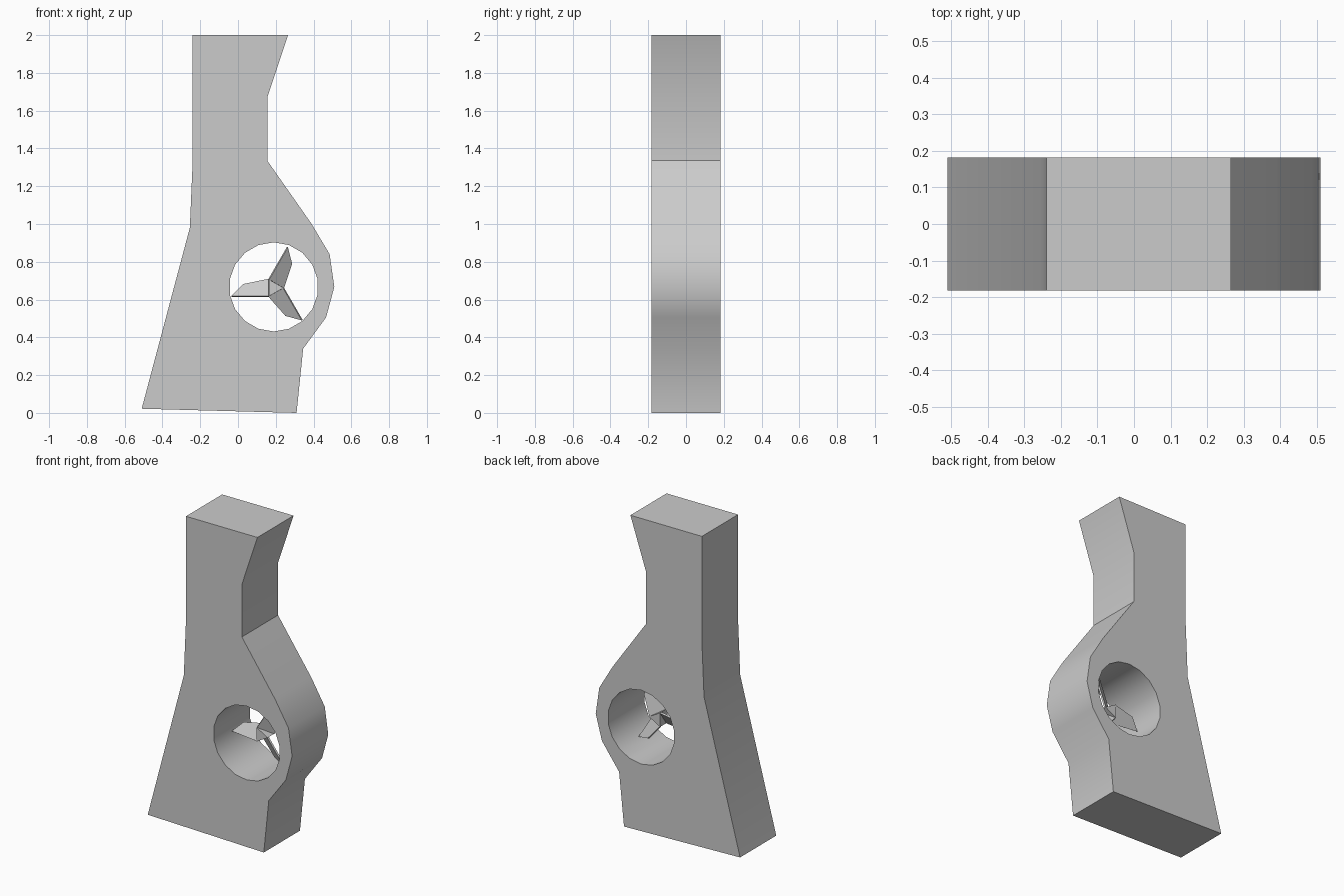
import bpy, bmesh
from math import radians, sin, cos, pi
from mathutils import Matrix, Vector

if "Cube" in bpy.data.objects:
    bpy.data.objects.remove(bpy.data.objects["Cube"])

DEPTH = 0.1825
HUB = Vector((0.189, 0, 0.662))


def prism(name, profile, y0, y1):
    """Extrude an (x, z) outline from y0 to y1."""
    bm = bmesh.new()
    face = bm.faces.new([bm.verts.new((x, y0, z)) for x, z in profile])
    ext = bmesh.ops.extrude_face_region(bm, geom=[face])
    moved = [v for v in ext["geom"] if isinstance(v, bmesh.types.BMVert)]
    bmesh.ops.translate(bm, verts=moved, vec=(0, y1 - y0, 0))
    return finish(name, bm)


def finish(name, bm):
    bmesh.ops.recalc_face_normals(bm, faces=bm.faces[:])
    mesh = bpy.data.meshes.new(name)
    bm.to_mesh(mesh)
    bm.free()
    obj = bpy.data.objects.new(name, mesh)
    bpy.context.collection.objects.link(obj)
    return obj


# Fin-shaped slab
outline = [(-0.24, 2), (0.265, 2), (0.155, 1.67), (0.155, 1.335), (0.39, 1.0),
           (0.485, 0.84), (0.51, 0.667), (0.466, 0.505), (0.345, 0.34),
           (0.31, 0.0), (-0.51, 0.022), (-0.255, 0.98), (-0.24, 1.33)]
body = prism("fin_body", outline, -DEPTH, DEPTH)

# Round tunnel cut through the slab
circle = [(0.189 + 0.236 * sin(2 * pi * i / 18), 0.667 + 0.236 * cos(2 * pi * i / 18))
          for i in range(18)]
cutter = prism("tunnel_cutter", circle, -0.4, 0.4)
cutter.hide_render = True
cut = body.modifiers.new("tunnel", "BOOLEAN")
cut.operation = "DIFFERENCE"
cut.solver = "EXACT"
cut.object = cutter
bpy.context.view_layer.objects.active = body
body.select_set(True)
bpy.ops.object.modifier_apply(modifier=cut.name)
bpy.data.objects.remove(cutter)
bpy.ops.object.shade_smooth_by_angle(angle=radians(35))

# Three-sided hub
tri = [(HUB.x + 0.052 * cos(2 * pi * i / 3), HUB.z + 0.052 * sin(2 * pi * i / 3))
       for i in range(3)]
prism("propeller_hub", tri, -0.045, 0.03)

# Three pitched blades, each a thin skewed plate
blade = [(0.163, -0.04, 0.617), (-0.034, -0.012, 0.617),
         (0.03, 0.018, 0.68), (0.163, 0.025, 0.707)]
for i in range(3):
    bm = bmesh.new()
    turn = Matrix.Rotation(2 * pi * i / 3, 4, "Y")
    bm.faces.new([bm.verts.new(HUB + turn @ (Vector(p) - HUB)) for p in blade])
    obj = finish(f"propeller_blade_{i + 1}", bm)
    solid = obj.modifiers.new("thickness", "SOLIDIFY")
    solid.thickness = 0.01
    solid.offset = 0
